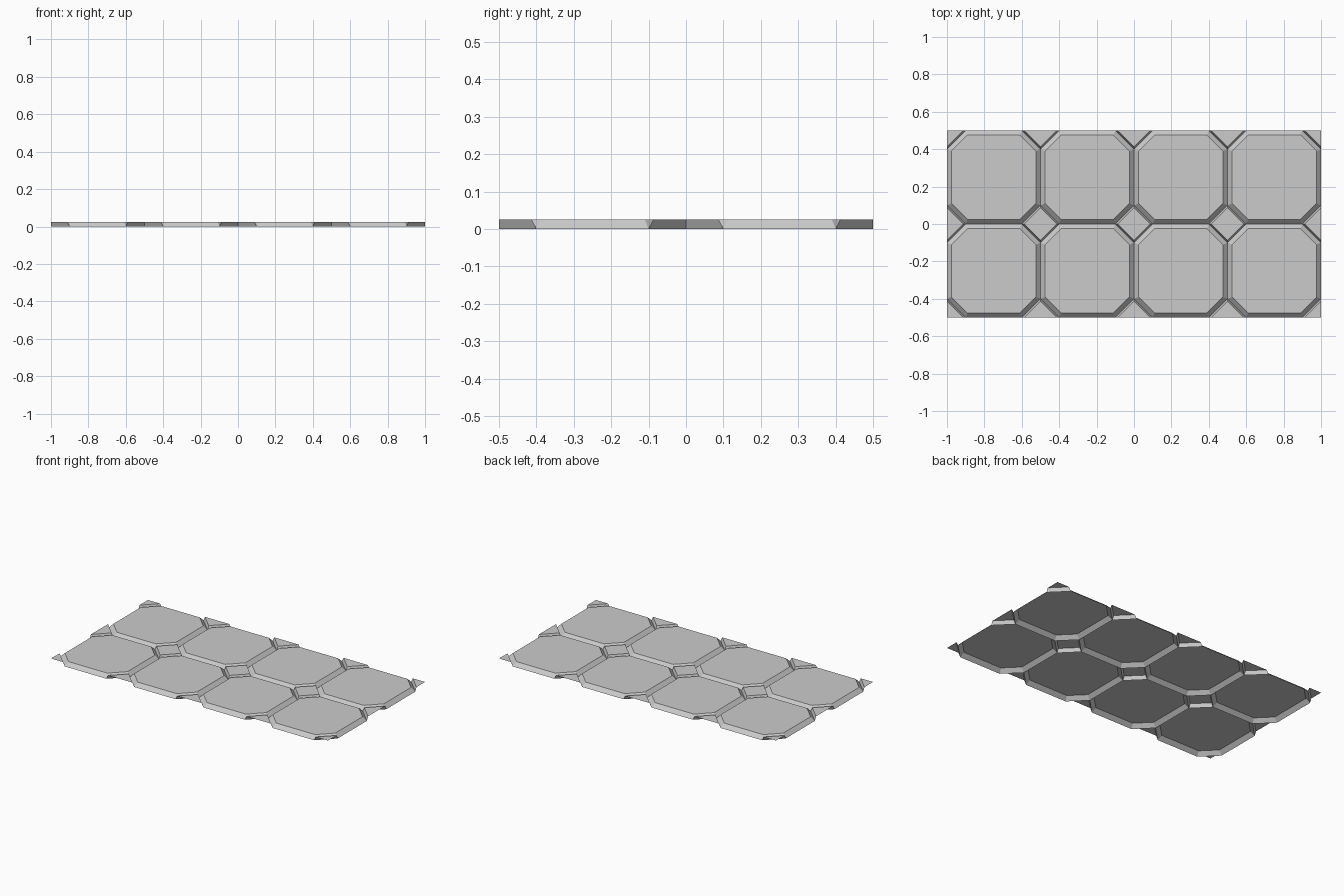
import bpy, bmesh

HEIGHT = 0.025
CELL = 0.5
CHAMFER = 0.1

cube = bpy.data.objects.get("Cube")
if cube:
    bpy.data.objects.remove(cube, do_unlink=True)

stone = bpy.data.materials.new("grey_stone")
stone.use_nodes = True
colour = (0.6, 0.6, 0.6, 1)
stone.diffuse_color = colour
stone.node_tree.nodes["Principled BSDF"].inputs["Base Color"].default_value = colour


def octagon(half, chamfer):
    """Square outline with cut corners, counter-clockwise."""
    c = half - chamfer
    return [(half, -c), (half, c), (c, half), (-c, half),
            (-half, c), (-half, -c), (-c, -half), (c, -half)]


def diamond(r):
    return [(r, 0), (0, r), (-r, 0), (0, -r)]


def tile_shell(name, lower, upper, x, y):
    """Flat top with a sloping skirt, open underneath."""
    bm = bmesh.new()
    low = [bm.verts.new((x + a, y + b, 0)) for a, b in lower]
    top = [bm.verts.new((x + a, y + b, HEIGHT)) for a, b in upper]
    bm.faces.new(top)
    n = len(low)
    for i in range(n):
        j = (i + 1) % n
        bm.faces.new((low[i], low[j], top[j], top[i]))
    # Trim the small tiles along the border of the panel
    for axis, limit in ((0, 1.0), (1, 0.5)):
        for side in (-1, 1):
            point, normal = [0, 0, 0], [0, 0, 0]
            point[axis], normal[axis] = side * limit, side
            bmesh.ops.bisect_plane(
                bm, geom=bm.verts[:] + bm.edges[:] + bm.faces[:], dist=1e-5,
                plane_co=point, plane_no=normal, clear_outer=True)
    mesh = bpy.data.meshes.new(name)
    bm.to_mesh(mesh)
    bm.free()
    mesh.materials.append(stone)
    bpy.context.collection.objects.link(bpy.data.objects.new(name, mesh))


# Large eight-sided tiles, with an even bevel on every side
BEVEL = 0.024
outer = octagon(CELL / 2, CHAMFER)
inner = octagon(CELL / 2 - BEVEL, CHAMFER - BEVEL * 0.586)
for row in range(2):
    for col in range(4):
        tile_shell("octagon_tile", outer, inner,
                   (col - 1.5) * CELL, (row - 0.5) * CELL)

# Small diamond tiles filling the corners between them
for row in range(3):
    for col in range(5):
        tile_shell("diamond_tile", diamond(CHAMFER), diamond(0.088),
                   (col - 2) * CELL, (row - 1) * CELL)
